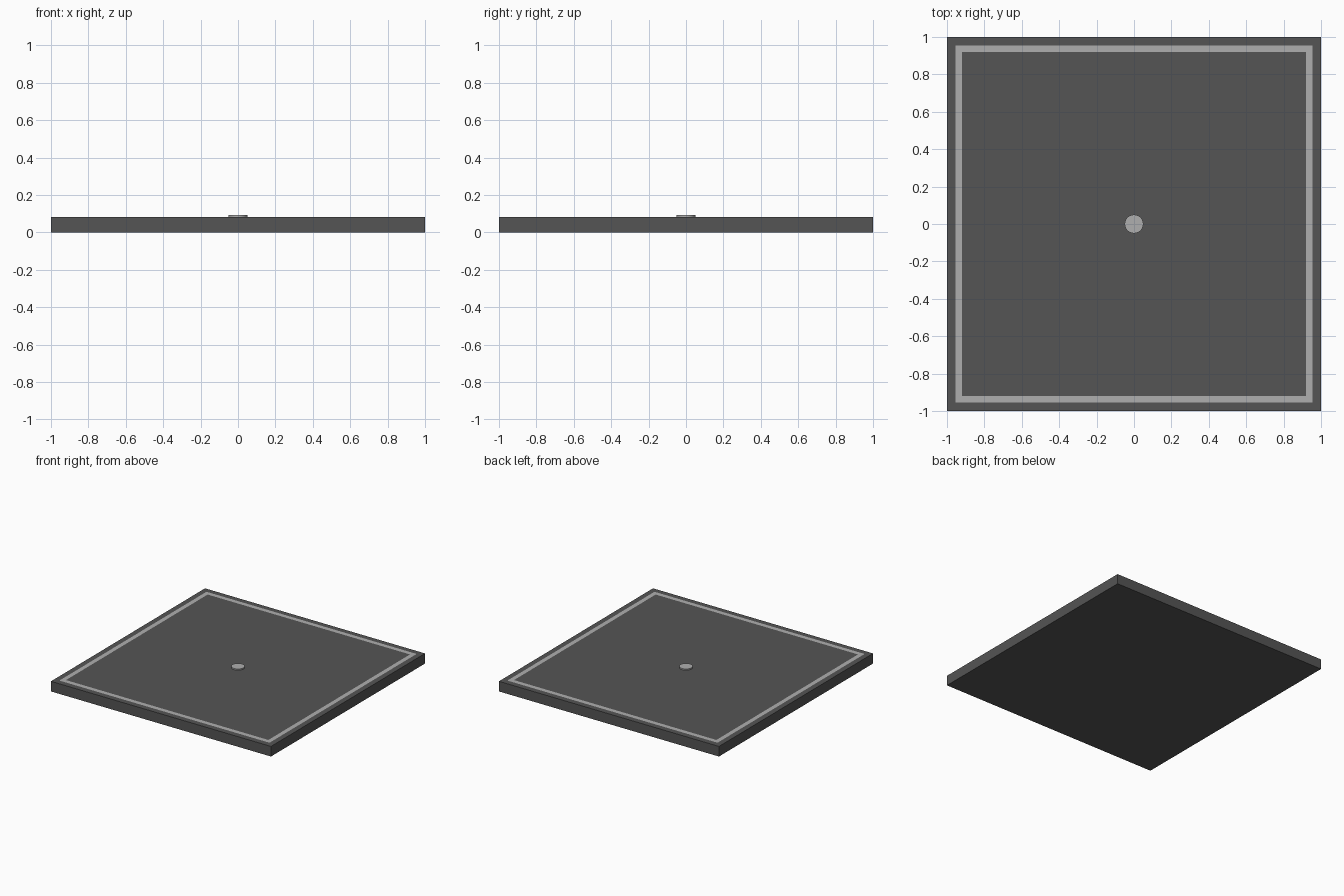
import bpy, bmesh

if "Cube" in bpy.data.objects:
    bpy.data.objects.remove(bpy.data.objects["Cube"])

SLAB_H = 0.083


def material(name, v):
    m = bpy.data.materials.new(name)
    m.diffuse_color = (v, v, v, 1)
    m.use_nodes = True
    m.node_tree.nodes["Principled BSDF"].inputs["Base Color"].default_value = m.diffuse_color
    return m


dark = material("dark_grey", 0.09)
light = material("light_grey", 0.43)


def finish(bm, name, mat):
    mesh = bpy.data.meshes.new(name)
    bm.to_mesh(mesh)
    bm.free()
    mesh.materials.append(mat)
    ob = bpy.data.objects.new(name, mesh)
    bpy.context.collection.objects.link(ob)
    return ob


# Square base slab
bm = bmesh.new()
bmesh.ops.create_cube(bm, size=1)
for v in bm.verts:
    v.co = (v.co.x * 2, v.co.y * 2, (v.co.z + 0.5) * SLAB_H)
finish(bm, "base_slab", dark)

# Thin square border stripe, mitred at the corners
bm = bmesh.new()
bmesh.ops.create_grid(bm, x_segments=1, y_segments=1, size=0.955)
inner = bm.faces[:]
bmesh.ops.inset_region(bm, faces=inner, thickness=0.05, use_boundary=True)
bmesh.ops.delete(bm, geom=inner, context='FACES')
for v in bm.verts:
    v.co.z = SLAB_H + 0.001
finish(bm, "border_stripe", light)

# Small round stud in the middle
bpy.ops.mesh.primitive_cylinder_add(vertices=32, radius=0.05, depth=0.01,
                                    location=(0, 0, SLAB_H + 0.005))
stud = bpy.context.object
stud.name = "centre_stud"
stud.data.materials.append(light)
bpy.ops.object.shade_smooth_by_angle()
